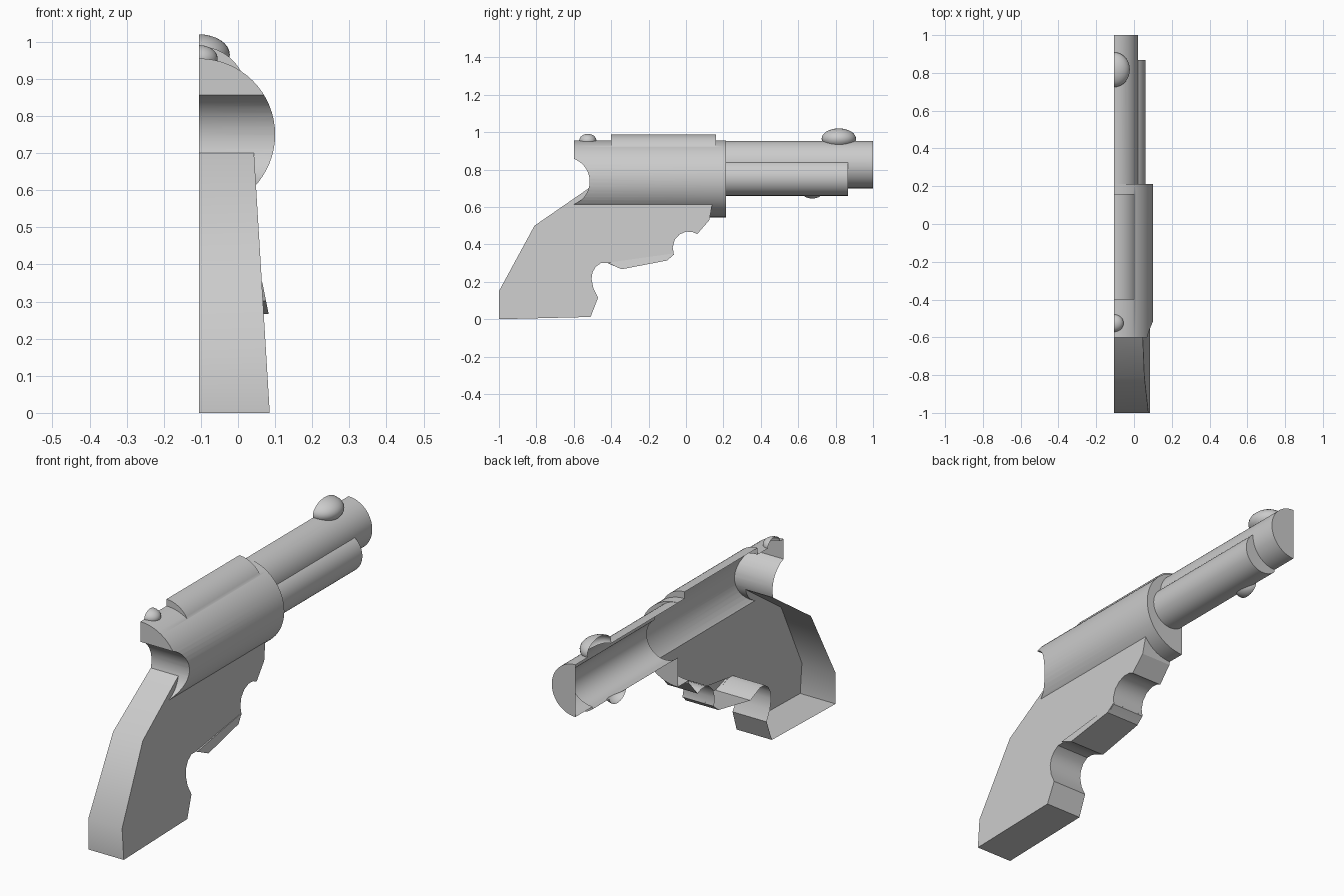
import bpy, bmesh, math
from mathutils import Matrix

cube = bpy.data.objects.get("Cube")
if cube:
    bpy.data.objects.remove(cube, do_unlink=True)

CUT = -0.105  # open side of the half shell

grey = bpy.data.materials.new("plain grey")
grey.use_nodes = True
grey.diffuse_color = (0.6, 0.6, 0.6, 1)
grey.node_tree.nodes["Principled BSDF"].inputs["Base Color"].default_value = grey.diffuse_color


def make(name, bm):
    bmesh.ops.recalc_face_normals(bm, faces=bm.faces)
    mesh = bpy.data.meshes.new(name)
    bm.to_mesh(mesh)
    bm.free()
    mesh.materials.append(grey)
    ob = bpy.data.objects.new(name, mesh)
    bpy.context.collection.objects.link(ob)
    return ob


def tube(name, x, z, r, y0, y1, sides=64):
    """Solid cylinder along y."""
    bm = bmesh.new()
    m = Matrix.Translation((x, (y0 + y1) / 2, z)) @ Matrix.Rotation(math.pi / 2, 4, "X")
    bmesh.ops.create_cone(bm, cap_ends=True, segments=sides, radius1=r, radius2=r,
                          depth=y1 - y0, matrix=m)
    return make(name, bm)


def bead(name, y, z, size):
    """Ellipsoid centred on the cut plane."""
    bm = bmesh.new()
    m = Matrix.Translation((CUT, y, z)) @ Matrix.Diagonal((*size, 1))
    bmesh.ops.create_uvsphere(bm, u_segments=32, v_segments=16, radius=1, matrix=m)
    return make(name, bm)


def plate(name, profile, wall, slope):
    """Side profile (y, z) extruded to a slanted wall x = wall - slope * z."""
    bm = bmesh.new()
    inner = [bm.verts.new((-0.3, y, z)) for y, z in profile]
    outer = [bm.verts.new((wall - slope * z, y, z)) for y, z in profile]
    bm.faces.new(inner)
    bm.faces.new(outer)
    for i in range(len(profile)):
        j = (i + 1) % len(profile)
        bm.faces.new((inner[i], inner[j], outer[j], outer[i]))
    return make(name, bm)


# Main body and the round notch behind it
body = tube("body", CUT, 0.75, 0.205, -0.6, 0.213)
bm = bmesh.new()
bmesh.ops.create_cone(bm, cap_ends=True, segments=64, radius1=0.129, radius2=0.129, depth=1,
                      matrix=Matrix.Translation((0, -0.644, 0.736))
                      @ Matrix.Rotation(math.pi / 2, 4, "Y"))
notch = make("rear_notch", bm)

# Grip with trigger hollow and finger hollow
grip = plate("grip", [
    (-1, 0), (-1, 0.15), (-0.81, 0.5), (-0.52, 0.70), (-0.42, 0.76), (0.14, 0.72),
    (0.14, 0.615), (0.125, 0.53), (0.06, 0.455), (0.035, 0.466), (0, 0.468),
    (-0.035, 0.453), (-0.06, 0.425), (-0.071, 0.385), (-0.065, 0.345), (-0.1, 0.315),
    (-0.345, 0.268), (-0.42, 0.3), (-0.455, 0.3), (-0.483, 0.28), (-0.5, 0.25),
    (-0.505, 0.215), (-0.495, 0.165), (-0.47, 0.115), (-0.51, 0.012)], 0.0855, 0.0605)
guard = plate("trigger_guard", [(-0.42, 0.302), (-0.066, 0.352), (-0.1, 0.314),
                                (-0.345, 0.267)], 0.136, 0.2)

parts = [
    grip, guard,
    tube("top_strap", CUT, 0.86, 0.128, -0.4, 0.16),
    tube("barrel", CUT, 0.827, 0.127, 0.1, 1.0),
    tube("side_tube", -0.036, 0.758, 0.098, 0.1, 0.867),
    bead("front_sight", 0.817, 0.965, (0.083, 0.092, 0.055)),
    bead("rear_sight", -0.525, 0.955, (0.05, 0.046, 0.036)),
    bead("lower_bead", 0.675, 0.692, (0.055, 0.063, 0.047)),
]

# Join the solids into one skin
for ob, op in [(notch, "DIFFERENCE")] + [(p, "UNION") for p in parts]:
    mod = body.modifiers.new(ob.name, "BOOLEAN")
    mod.operation, mod.solver, mod.object = op, "EXACT", ob
bpy.context.view_layer.update()
skin = bpy.data.meshes.new_from_object(body.evaluated_get(bpy.context.evaluated_depsgraph_get()))

# Slice off one half, leaving the shell open
bm = bmesh.new()
bm.from_mesh(skin)
bmesh.ops.bisect_plane(bm, geom=bm.verts[:] + bm.edges[:] + bm.faces[:], dist=1e-5,
                       plane_co=(CUT, 0, 0), plane_no=(1, 0, 0), clear_inner=True)
for ob in [body, notch] + parts:
    bpy.data.objects.remove(ob, do_unlink=True)
shell = make("half_shell", bm)
shell.data.shade_smooth()
shell.data.set_sharp_from_angle(angle=math.radians(30))
